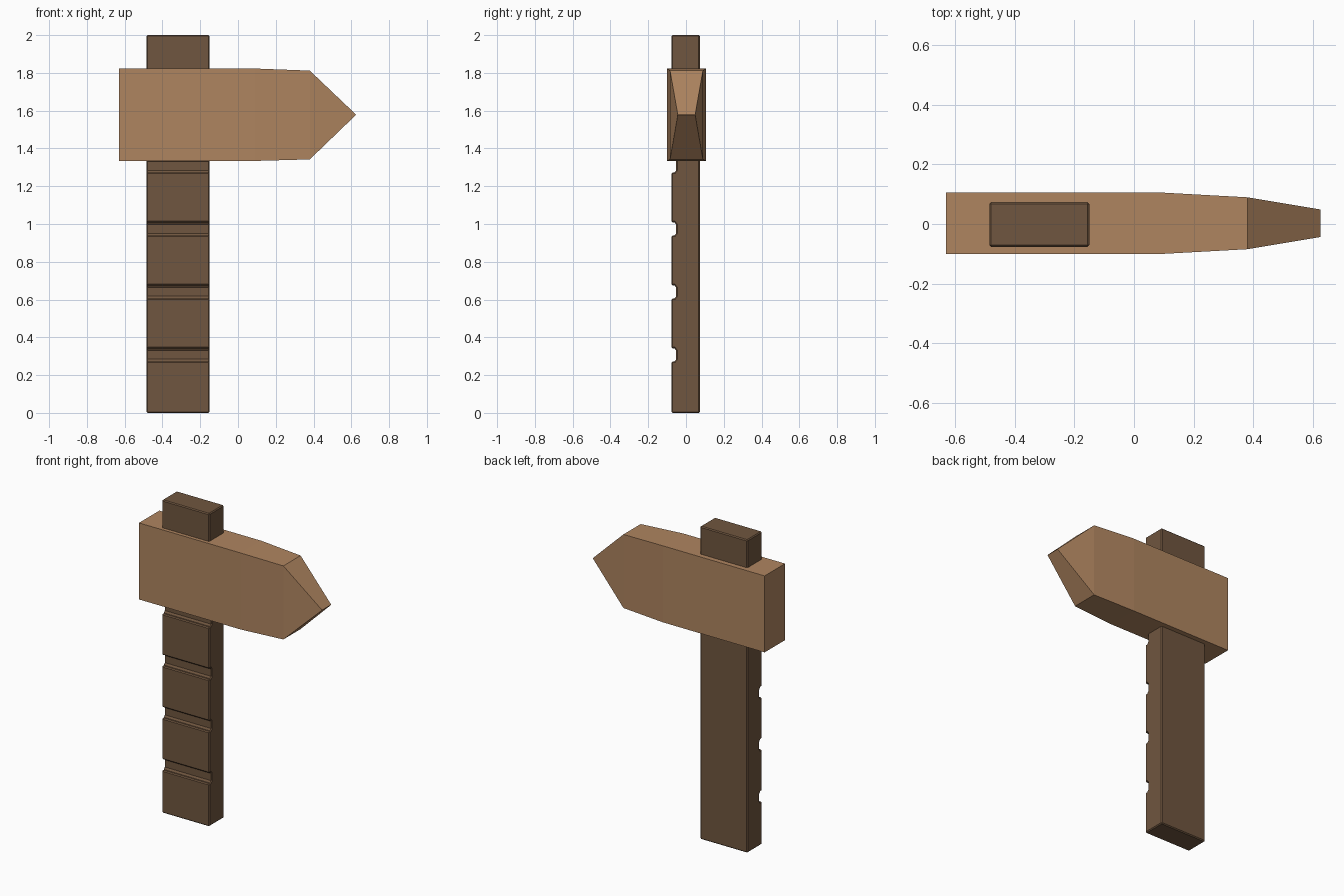
import bpy, bmesh

if "Cube" in bpy.data.objects:
    bpy.data.objects.remove(bpy.data.objects["Cube"])


def material(name, rgb):
    mat = bpy.data.materials.new(name)
    mat.diffuse_color = (*rgb, 1)
    mat.use_nodes = True
    mat.node_tree.nodes["Principled BSDF"].inputs["Base Color"].default_value = mat.diffuse_color
    return mat


def loft(name, rings, mat):
    """Skin a list of equal-length point rings and cap both ends."""
    bm = bmesh.new()
    loops = [[bm.verts.new(p) for p in ring] for ring in rings]
    n = len(rings[0])
    for a, b in zip(loops, loops[1:]):
        for i in range(n):
            j = (i + 1) % n
            bm.faces.new((a[i], a[j], b[j], b[i]))
    bm.faces.new(loops[0][::-1])
    bm.faces.new(loops[-1])
    bmesh.ops.remove_doubles(bm, verts=bm.verts, dist=0.0005)
    bmesh.ops.recalc_face_normals(bm, faces=bm.faces)
    mesh = bpy.data.meshes.new(name)
    bm.to_mesh(mesh)
    bm.free()
    mesh.materials.append(mat)
    obj = bpy.data.objects.new(name, mesh)
    bpy.context.collection.objects.link(obj)
    return obj


dark_wood = material("dark_wood", (0.162, 0.093, 0.05))
light_wood = material("light_wood", (0.43, 0.235, 0.117))

# Handle: side profile (y, z) with four grip grooves in the front face
front, back, groove = -0.077, 0.073, -0.052
profile = [(back, 2.0), (back, 0.0), (front, 0.0)]
for k in range(4):
    low, high = 0.272 + k * 0.3335, 0.342 + k * 0.3335
    profile += [(front, low), (groove - 0.009, low), (groove, low + 0.012),
                (groove, high - 0.012), (groove - 0.009, high), (front, high)]
profile.append((front, 2.0))
handle = loft("handle", [[(x, y, z) for y, z in profile] for x in (-0.485, -0.15)], dark_wood)
bevel = handle.modifiers.new("worn_edges", 'BEVEL')
bevel.width = 0.006
bevel.segments = 1
bevel.limit_method = 'ANGLE'
bevel.angle_limit = 1.2

# Head: rectangular sections (x, half width, bottom, top) tapering to a chisel edge
yc = 0.0025
sections = [(-0.63, 0.103, 1.334, 1.823), (0.09, 0.103, 1.334, 1.823),
            (0.38, 0.087, 1.342, 1.812), (0.625, 0.046, 1.578, 1.5782)]
rings = [[(x, yc - w, lo), (x, yc + w, lo), (x, yc + w, hi), (x, yc - w, hi)]
         for x, w, lo, hi in sections]
# the last ring closes to a line, so keep its cap a sliver before merging
rings[-1] = [(x, y, z + (0.001 if i > 1 else 0)) for i, (x, y, z) in enumerate(rings[-1])]
loft("hammer_head", rings, light_wood)
